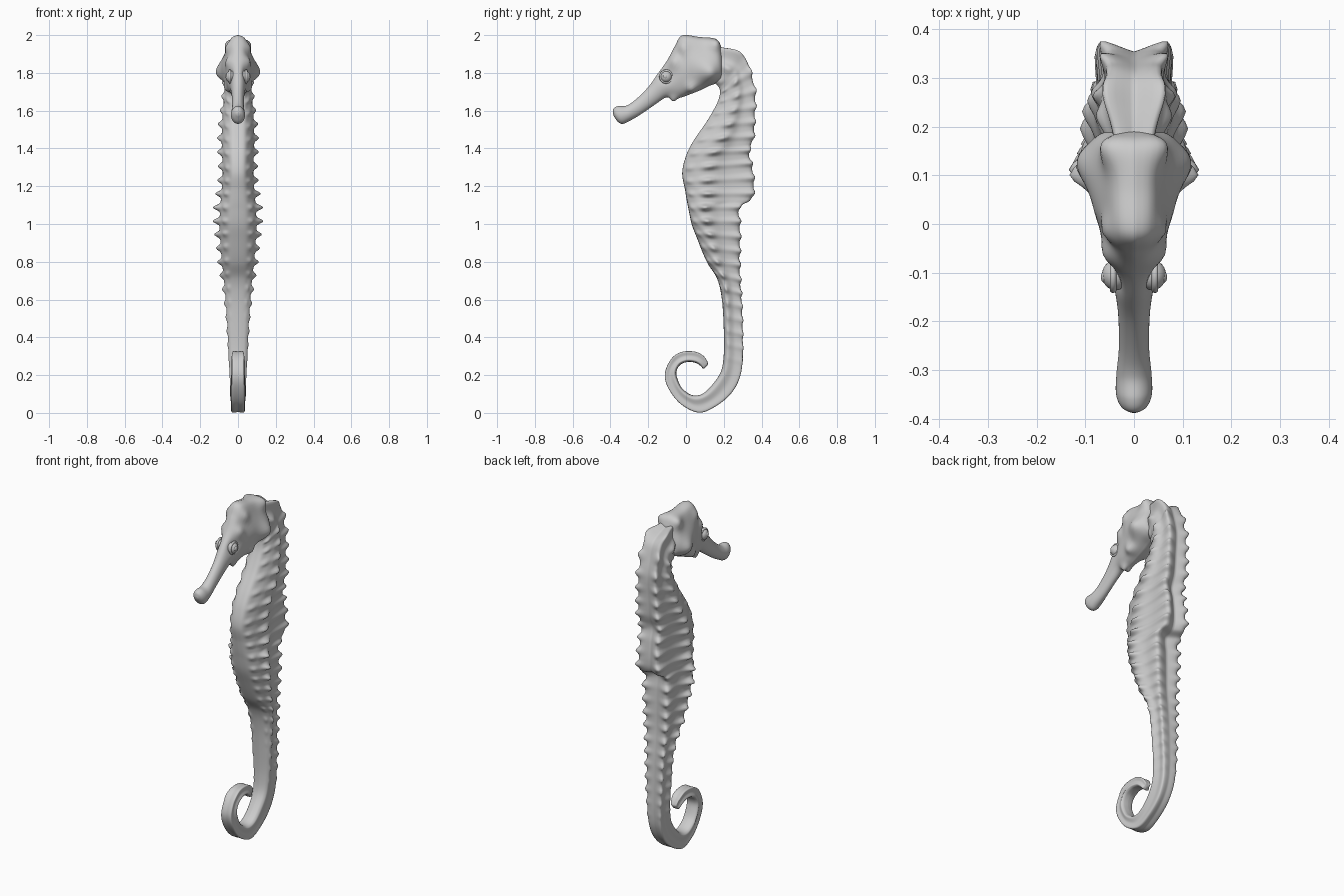
import bpy, bmesh, math
from mathutils import Vector

# stations: belly-side y,z, back-side y,z, half width
TRUNK = [
    (.12, 1.76, .14, 1.95, .045), (.16, 1.74, .24, 1.925, .06), (.178, 1.715, .315, 1.885, .07),
    (.18, 1.69, .347, 1.80, .072), (.165, 1.64, .37, 1.70, .076), (.115, 1.55, .368, 1.58, .085),
    (.04, 1.44, .362, 1.46, .09), (0, 1.36, .338, 1.38, .088), (-.02, 1.27, .355, 1.30, .085),
    (-.005, 1.18, .362, 1.19, .09), (.004, 1.125, .345, 1.125, .097), (.012, 1.085, .285, 1.09, .10),
    (.03, 1.0, .288, 1.0, .103), (.06, .92, .288, .90, .098), (.11, .80, .286, .78, .088),
    (.165, .71, .29, .68, .077)]
TAIL = [
    (.19, .60, .296, .58, .066), (.20, .44, .30, .42, .056), (.20, .31, .30, .29, .05),
    (.185, .22, .285, .19, .045), (.14, .15, .24, .105, .042), (.085, .10, .16, .037, .041),
    (.03, .095, .07, .002, .04), (-.02, .13, -.025, .045, .039), (-.045, .18, -.09, .125, .038),
    (-.05, .22, -.112, .20, .037), (-.03, .255, -.085, .275, .036), (.01, .27, -.03, .32, .034),
    (.05, .265, .04, .325, .031), (.075, .25, .09, .302, .028), (.09, .235, .115, .268, .022),
    (.096, .235, .112, .25, .008)]
HEAD = [
    (-.382, 1.57, -.388, 1.59, .010), (-.36, 1.54, -.383, 1.612, .028), (-.335, 1.53, -.36, 1.624, .037),
    (-.30, 1.545, -.315, 1.627, .036), (-.24, 1.58, -.265, 1.66, .031), (-.16, 1.635, -.20, 1.725, .033),
    (-.10, 1.672, -.15, 1.795, .042), (-.03, 1.67, -.10, 1.865, .056), (.03, 1.69, -.06, 1.94, .07),
    (.08, 1.71, -.02, 1.998, .083), (.12, 1.73, .07, 1.99, .088), (.16, 1.745, .155, 1.98, .08),
    (.185, 1.76, .185, 1.94, .062), (.19, 1.81, .195, 1.88, .03)]


def spline(pts, t):
    """Smooth curve through points of any size."""
    i = min(int(t), len(pts) - 2)
    f = t - i
    a, b, c, d = (pts[max(0, min(len(pts) - 1, i + k))] for k in (-1, 0, 1, 2))
    return [q + .5 * f * (r - p + f * (2 * p - 5 * q + 4 * r - s + f * (3 * (q - r) + s - p)))
            for p, q, r, s in zip(a, b, c, d)]


def gauss(d, r):
    return math.exp(-(d / r) ** 2)


def ramp(z, a, b):
    return max(0, min(1, (z - a) / (b - a)))


def loft(name, stations, steps, section, half=24):
    """Skin mirrored cross-sections along the stations."""
    bm = bmesh.new()
    rings = []
    for k in range((len(stations) - 1) * steps + 1):
        vy, vz, dy, dz, w = spline(stations, k / steps)
        low, top = Vector((0, vy, vz)), Vector((0, dy, dz))
        mid, axis = (low + top) / 2, (top - low) / 2
        side = [section(6 * i / half, mid, axis, w) for i in range(half + 1)]
        side[0].x = side[-1].x = 0
        side += [Vector((-p.x, p.y, p.z)) for p in side[-2:0:-1]]
        rings.append([bm.verts.new(p) for p in side])
    n = len(rings[0])
    for a, b in zip(rings, rings[1:]):
        for i in range(n):
            bm.faces.new((a[i], a[(i + 1) % n], b[(i + 1) % n], b[i]))
    bm.faces.new(rings[0])
    bm.faces.new(rings[-1])
    bmesh.ops.recalc_face_normals(bm, faces=bm.faces)
    me = bpy.data.meshes.new(name)
    bm.to_mesh(me)
    bm.free()
    me.shade_smooth()
    ob = bpy.data.objects.new(name, me)
    bpy.context.collection.objects.link(ob)
    return ob


def body_section(u, mid, axis, w):
    """Ridged plate section with periodic spines on the ridges."""
    z = mid.z
    trunk = ramp(z, .45, .75)
    tl = -.35 + .35 * ramp(z, 1.2, 1.5) - .2 * (1 - trunk)
    ridge = .72 + .13 * (1 - trunk) + .1 * ramp(z, 1.6, 1.8)
    prof = [(0, -1), (.42, -.96), (.78, (tl - 1) * .5 - .08), (1, tl),
            (.8, tl * .5 + .42), (ridge, .96), (0, .84 + .1 * (1 - trunk))]
    x, t = spline(prof, u)
    p = Vector((x * w, 0, 0)) + mid + axis * t
    # bony rings fade out on the coiled tail
    on = ramp(z, .22, .45) * (1 - ramp(z, 1.86, 1.93))
    peak = (.5 + .5 * math.cos(2 * math.pi * (z - 1.162) / .0735)) ** 2
    back = axis.normalized()
    out = Vector((math.copysign(1, x), 0, 0))
    mid_amp = .006 + .018 * ramp(z, .5, .8) + .014 * gauss(z - 1.06, .12)
    mid_amp *= 1 - .4 * ramp(z, 1.52, 1.62)
    p += out * on * (peak - .15) * mid_amp * gauss(u - 3, .38)
    p += (back * .7 + out * .7) * on * (peak - .3) * (.013 + .007 * trunk) * gauss(u - 5, .45)
    p += (out - back) * on * trunk * (peak - .3) * .007 * gauss(u - 1.7, .4)
    p += out * on * (peak - .4) * .005 * gauss(u - 4, .9)
    return p


# head knobs: centre, push, radius
KNOBS = [((.08, .12, 1.80), (.034, .01, 0), .05), ((.05, -.06, 1.85), (.016, -.006, .01), .035),
         ((.015, -.065, 1.665), (.004, -.005, -.03), .022), ((.06, .03, 1.72), (.018, 0, -.012), .03),
         ((.05, .15, 1.95), (.022, .01, .008), .035), ((.045, -.01, 1.93), (.014, -.004, .004), .03),
         ((.045, -.105, 1.78), (-.012, 0, 0), .03)]


def head_section(u, mid, axis, w):
    """Round on the snout, wedge-shaped on the crown."""
    k = ramp(mid.y, -.17, .02)
    a = math.pi * u / 6
    wedge = spline([(0, -1), (.55, -.9), (.9, -.6), (1, -.1), (.72, .45), (.42, .88), (0, 1)], u)
    x = math.sin(a) * (1 - k) + wedge[0] * k
    t = -math.cos(a) * (1 - k) + wedge[1] * k
    p = Vector((x * w, 0, 0)) + mid + axis * t
    q = p.copy()
    for c, push, r in KNOBS:
        p += Vector(push) * gauss((q - Vector(c)).length, r)
    return p


def ball(name, loc, scale):
    bpy.ops.mesh.primitive_uv_sphere_add(segments=24, ring_count=16, radius=1, location=loc)
    ob = bpy.context.object
    ob.name, ob.scale = name, scale
    bpy.ops.object.shade_smooth()
    return ob


loft("body_and_tail", TRUNK + TAIL, 14, body_section, 30)
loft("head", HEAD, 10, head_section)

# eyes with eyelid rings and pupils
for s, tag in ((1, "right"), (-1, "left")):
    ball("eye_" + tag, (s * .038, -.105, 1.78), (.028, .031, .031))
    ball("pupil_" + tag, (s * .061, -.109, 1.782), (.007, .012, .012))
    bpy.ops.mesh.primitive_torus_add(major_radius=.031, minor_radius=.007, major_segments=32,
                                     minor_segments=10, location=(s * .043, -.104, 1.78),
                                     rotation=(0, math.pi / 2, 0))
    bpy.context.object.name = "eyelid_" + tag
    bpy.ops.object.shade_smooth()
